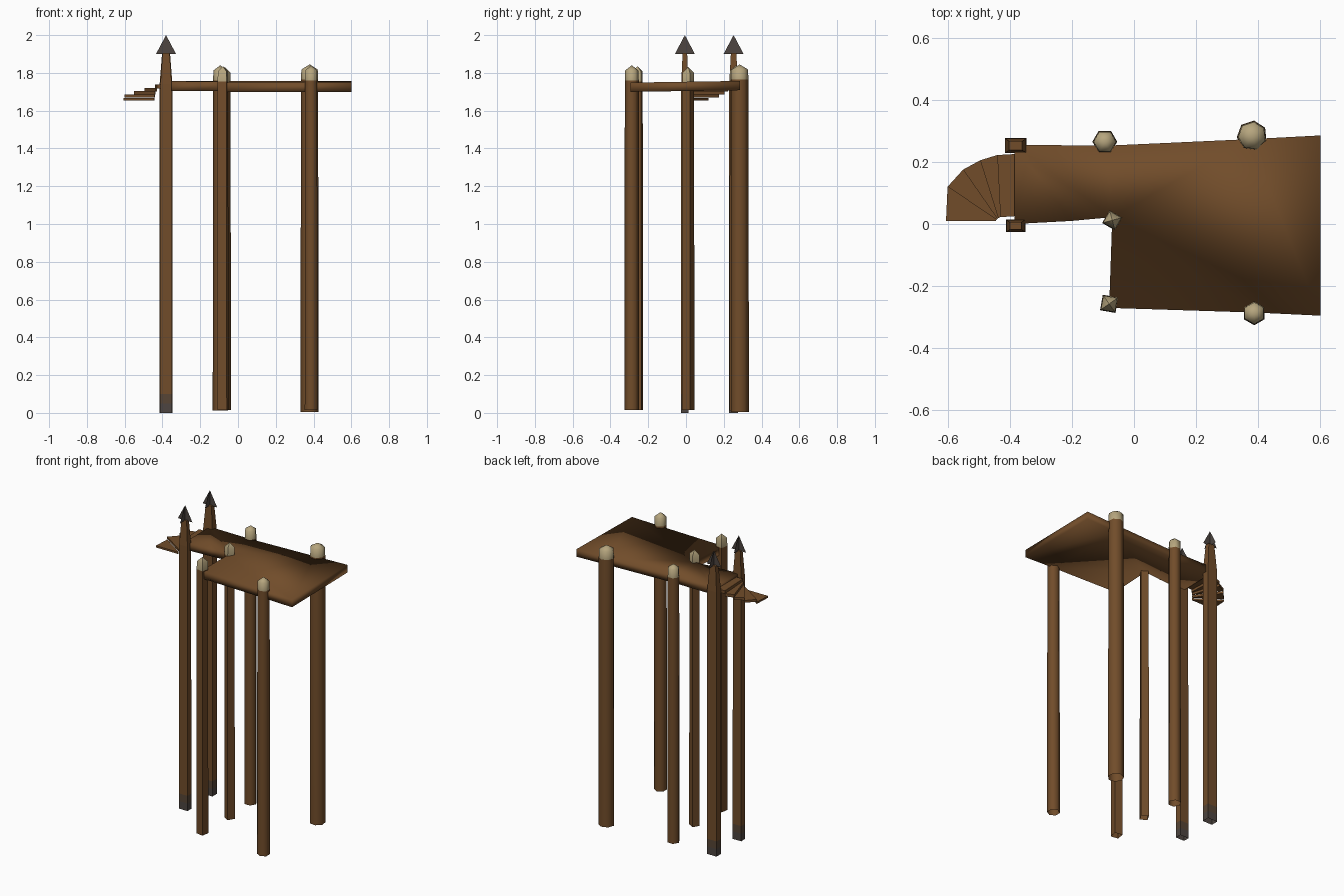
import bpy, bmesh, math
from mathutils import Vector

if "Cube" in bpy.data.objects:
    bpy.data.objects.remove(bpy.data.objects["Cube"])


def material(name, rgb):
    m = bpy.data.materials.new(name)
    m.diffuse_color = (*rgb, 1)
    m.use_nodes = True
    m.node_tree.nodes["Principled BSDF"].inputs["Base Color"].default_value = m.diffuse_color
    return m


WOOD = material("brown wood", (0.165, 0.073, 0.023))
CREAM = material("cream cut wood", (0.47, 0.38, 0.21))
IRON = material("dark iron", (0.075, 0.06, 0.052))
STAIN = material("stained wood", (0.095, 0.06, 0.036))


def make(name, bm, mats, smooth=None):
    me = bpy.data.meshes.new(name)
    bm.to_mesh(me)
    bm.free()
    for m in mats:
        me.materials.append(m)
    ob = bpy.data.objects.new(name, me)
    bpy.context.collection.objects.link(ob)
    if smooth:
        bpy.ops.object.select_all(action='DESELECT')
        ob.select_set(True)
        bpy.context.view_layer.objects.active = ob
        bpy.ops.object.shade_smooth_by_angle(angle=math.radians(smooth))
    return ob


def loft(bm, rings, mats):
    """Skin a list of point rings; mats gives the material slot per band."""
    rows = [[bm.verts.new(p) for p in r] for r in rings]
    n = len(rows[0])
    for a, b, mi in zip(rows, rows[1:], mats):
        for i in range(n):
            j = (i + 1) % n
            bm.faces.new((a[i], a[j], b[j], b[i])).material_index = mi
    return rows


def post(name, x, y, r, sides, turn, base, top):
    # open-bottomed round post with a cream peaked cap
    def ring(rad, z):
        return [(x + rad * math.cos(turn + math.tau * i / sides),
                 y + rad * math.sin(turn + math.tau * i / sides), z) for i in range(sides)]
    bm = bmesh.new()
    rows = loft(bm, [ring(r * 1.05, base), ring(r, top - 0.08),
                     ring(r * 0.95, top - 0.027)], [0, 1])
    tip = bm.verts.new((x, y, top))
    for i in range(sides):
        bm.faces.new((rows[-1][i], rows[-1][(i + 1) % sides], tip)).material_index = 1
    make(name, bm, [WOOD, CREAM], 65)


def spear(name, x, y, w, d):
    # tapered square shaft with a dark foot
    def ring(k, z):
        return [(x + sx * w * k / 2, y + sy * d * k / 2, z)
                for sx, sy in ((-1, -1), (1, -1), (1, 1), (-1, 1))]
    bm = bmesh.new()
    rows = loft(bm, [ring(1, 0), ring(1, 0.05), ring(1, 0.1), ring(0.97, 1.74), ring(0.6, 1.905)],
                [2, 1, 0, 0])
    bm.faces.new(rows[-1])
    make(name + "_shaft", bm, [WOOD, STAIN, IRON])
    # spearhead of two crossed blades
    bm = bmesh.new()
    for dx, dy in ((0.053, 0), (0, 0.053)):
        bm.faces.new([bm.verts.new(p) for p in
                      ((x - dx, y - dy, 1.9), (x + dx, y + dy, 1.9), (x, y, 2.0))])
    make(name + "_head", bm, [IRON])


def slab(name, outline, z0, z1, tilt=0, smooth=None):
    # flat board from a counter-clockwise outline
    bm = bmesh.new()
    rows = loft(bm, [[(x, y, z + tilt * y) for x, y in outline] for z in (z0, z1)], [0])
    bm.faces.new(rows[1])
    bm.faces.new(rows[0][::-1])
    make(name, bm, [WOOD], smooth)


# deck: narrow landing on the left, wide platform on the right
slab("deck", [(-0.385, 0.0), (-0.2, 0.01), (-0.07, 0.022), (-0.08, -0.27), (0.39, -0.285),
              (0.6, -0.295), (0.6, 0.285), (0.37, 0.273), (-0.09, 0.252), (-0.385, 0.255)],
     1.704, 1.753, 0.015, 180)

# winding steps fanning down around an inner corner
outer = [(-0.385, 0.225), (-0.44, 0.222), (-0.495, 0.205), (-0.55, 0.175),
         (-0.6, 0.12), (-0.605, 0.01)]
inner = [(-0.385, 0.025), (-0.43, 0.022), (-0.437, 0.019), (-0.44, 0.017),
         (-0.442, 0.014), (-0.445, 0.01)]
levels = [(1.717, 1.738), (1.701, 1.72), (1.686, 1.703), (1.67, 1.685), (1.655, 1.667)]
for i, (z0, z1) in enumerate(levels):
    slab(f"step_{i + 1}", [inner[i], outer[i], outer[i + 1], inner[i + 1]], z0, z1)

# capped posts
post("back_right_post", 0.38, 0.284, 0.047, 7, math.radians(83), 0.005, 1.845)
post("back_middle_post", -0.094, 0.265, 0.038, 6, 0, 0.012, 1.84)
post("front_right_post", 0.387, -0.287, 0.037, 6, math.radians(90), 0.015, 1.84)
post("front_left_post", -0.08, -0.257, 0.034, 4, math.radians(35), 0.015, 1.835)
post("inner_corner_post", -0.07, 0.012, 0.032, 4, math.radians(15), 0.015, 1.83)

# spear posts at the stair landing
spear("back_spear", -0.381, 0.252, 0.07, 0.048)
spear("front_spear", -0.381, -0.006, 0.062, 0.04)

# make all solid faces point outward
for ob in bpy.data.objects:
    bm = bmesh.new()
    bm.from_mesh(ob.data)
    bmesh.ops.recalc_face_normals(bm, faces=bm.faces)
    bm.to_mesh(ob.data)
    bm.free()
